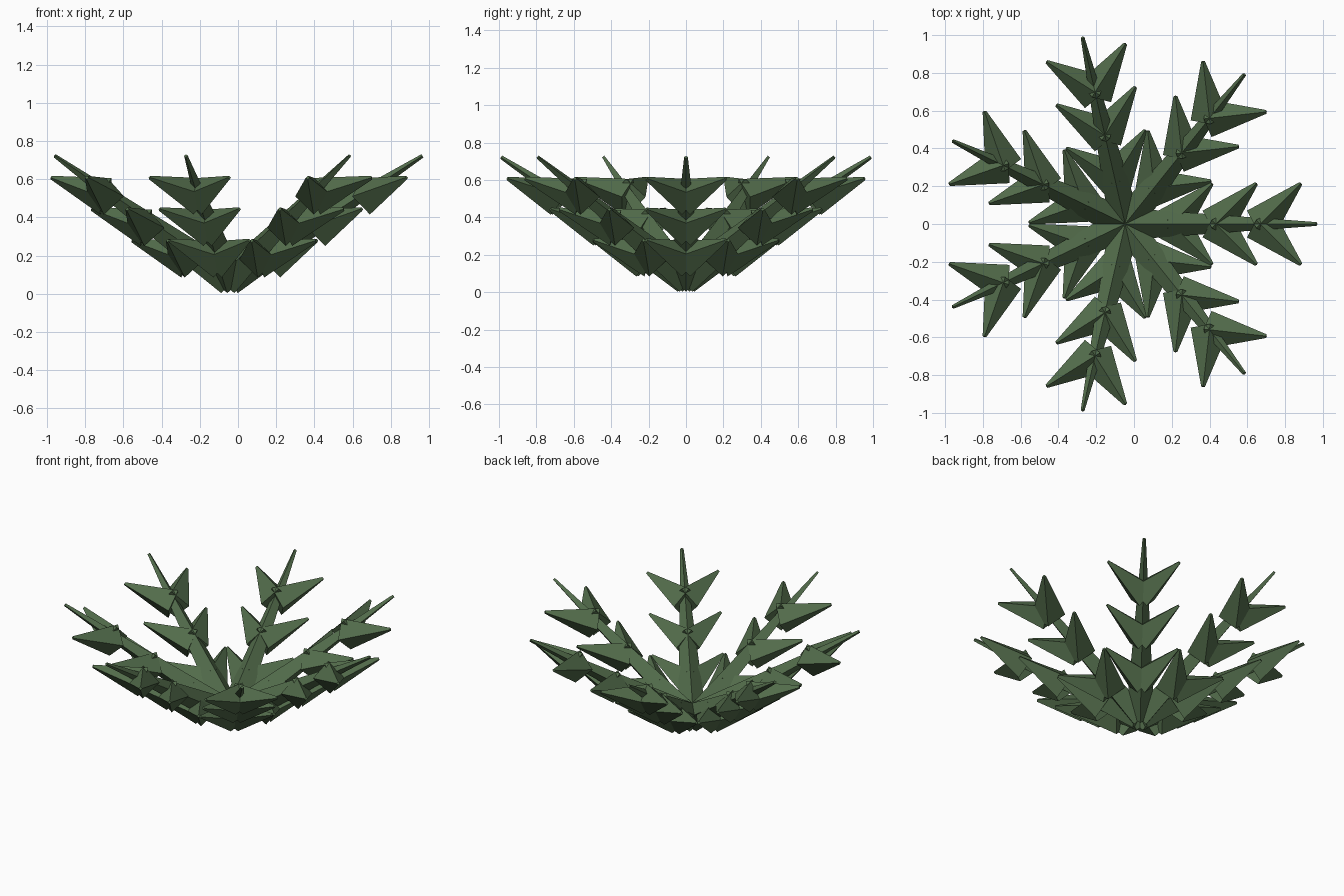
import bpy, bmesh, math
from mathutils import Vector, Matrix

if "Cube" in bpy.data.objects:
    bpy.data.objects.remove(bpy.data.objects["Cube"])

FRONDS = 7
CENTRE = Vector((-0.047, 0, 0))

green = bpy.data.materials.new("leaf_green")
green.diffuse_color = (0.085, 0.15, 0.07, 1)
green.use_nodes = True
green.node_tree.nodes["Principled BSDF"].inputs["Base Color"].default_value = green.diffuse_color


def spike(bm, start, end, r1, r2):
    """Four-sided tapered spike with one edge facing up."""
    d = end - start
    fwd = d.normalized()
    side = Vector((0, 0, 1)).cross(fwd).normalized()
    up = fwd.cross(side)
    rot = Matrix((side, up, fwd)).transposed().to_4x4()
    bmesh.ops.create_cone(bm, cap_ends=True, segments=4, radius1=r1, radius2=r2,
                          depth=d.length,
                          matrix=Matrix.Translation((start + end) / 2) @ rot)


def make_object(name, bm, angle):
    mesh = bpy.data.meshes.new(name)
    bm.to_mesh(mesh)
    bm.free()
    mesh.materials.append(green)
    ob = bpy.data.objects.new(name, mesh)
    ob.location = CENTRE
    ob.rotation_euler.z = angle
    bpy.context.collection.objects.link(ob)


for i in range(FRONDS):
    angle = math.tau * i / FRONDS

    # Central stem, rising outward
    bm = bmesh.new()
    spike(bm, Vector((0, 0, 0.075)), Vector((1.013, 0, 0.722)), 0.085, 0.01)
    make_object(f"frond_stem_{i + 1}", bm, angle)

    # Three pairs of leaflets spread 45 degrees either side
    bm = bmesh.new()
    for k in range(3):
        base = Vector((0.246 + 0.235 * k, 0, 0.18 + 0.165 * k))
        for s in (-1, 1):
            spike(bm, base, base + Vector((0.214, 0.214 * s, 0.098)), 0.1, 0.01)
    make_object(f"frond_leaflets_{i + 1}", bm, angle)
